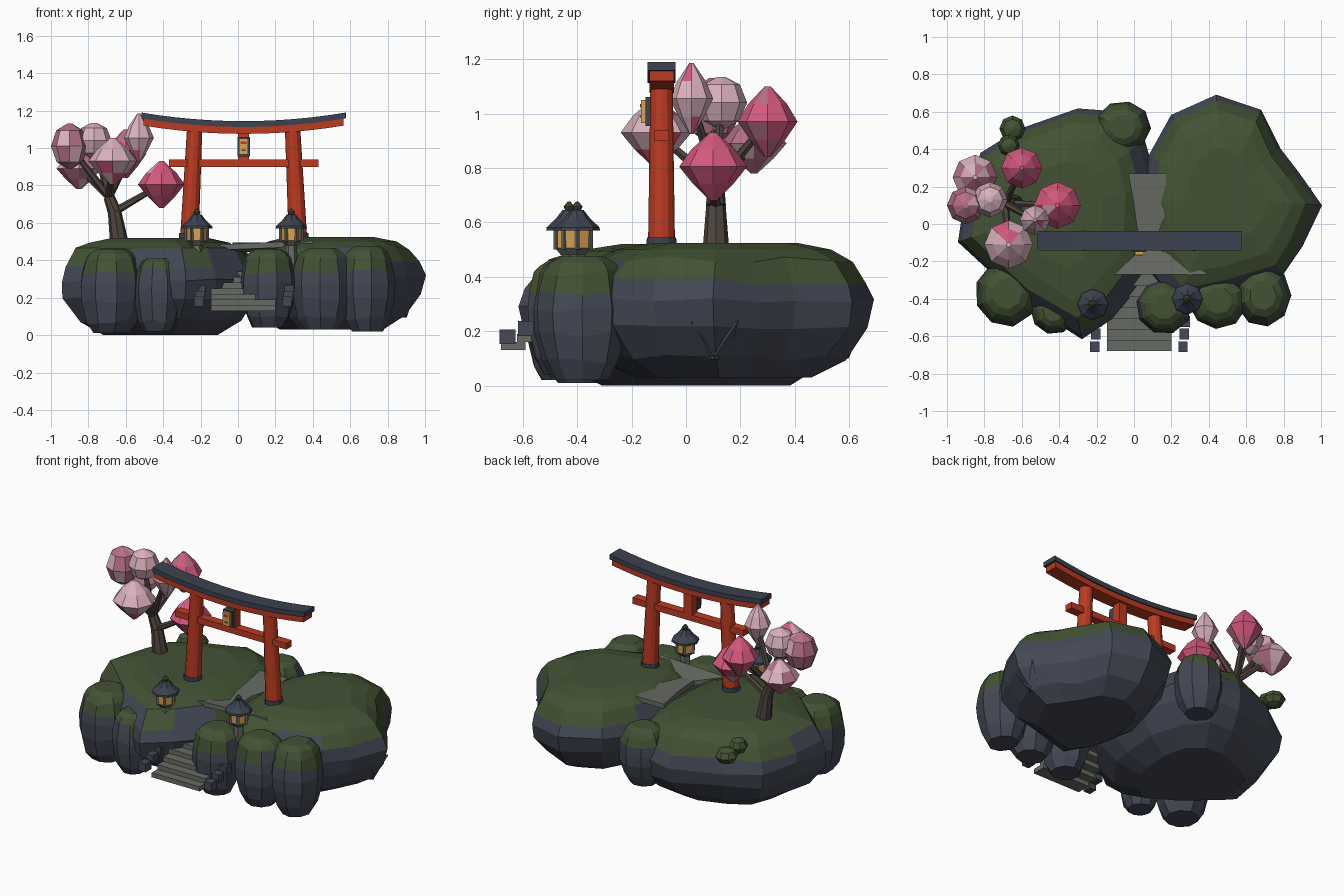
import bpy, bmesh, math, random
from mathutils import Vector

random.seed(4)
if "Cube" in bpy.data.objects:
    bpy.data.objects.remove(bpy.data.objects["Cube"])


def material(name, r, g, b):
    m = bpy.data.materials.new(name)
    m.use_nodes = True
    m.diffuse_color = (r, g, b, 1)
    m.node_tree.nodes["Principled BSDF"].inputs["Base Color"].default_value = (r, g, b, 1)
    return m


ROCK = material("slate_rock", .058, .066, .092)
MOSS = material("moss_green", .055, .085, .034)
RED = material("vermilion", .50, .043, .016)
STONE = material("path_stone", .135, .148, .125)
GOLD = material("lamp_gold", .72, .37, .09)
PALE = material("pale_blossom", .70, .44, .51)
PINK = material("pink_blossom", .66, .10, .21)
DUSTY = material("dusty_pink_blossom", .46, .16, .235)
BARK = material("bark", .075, .058, .048)
ROOF = material("roof_slate", .045, .054, .08)


def finish(name, bm, *mats):
    bmesh.ops.recalc_face_normals(bm, faces=bm.faces)
    mesh = bpy.data.meshes.new(name)
    bm.to_mesh(mesh)
    bm.free()
    for m in mats:
        mesh.materials.append(m)
    ob = bpy.data.objects.new(name, mesh)
    bpy.context.scene.collection.objects.link(ob)


def loft(rings):
    """Skin a list of equal rings and cap both ends."""
    bm = bmesh.new()
    vs = [[bm.verts.new(p) for p in ring] for ring in rings]
    n = len(vs[0])
    for a, b in zip(vs, vs[1:]):
        for i in range(n):
            j = (i + 1) % n
            bm.faces.new((a[i], a[j], b[j], b[i]))
    bm.faces.new(vs[0])
    bm.faces.new(vs[-1])
    return bm


def box(name, x, y, z, mat):
    ring = lambda h: [(x[0], y[0], h), (x[1], y[0], h), (x[1], y[1], h), (x[0], y[1], h)]
    finish(name, loft([ring(z[0]), ring(z[1])]), mat)


def rod(name, p, q, r1, r2, n, mat):
    """Tapered prism from p to q."""
    p, q = Vector(p), Vector(q)
    turn = Vector((0, 0, 1)).rotation_difference(q - p)
    rings = []
    for c, r in ((p, r1), (q, r2)):
        angles = [math.tau * i / n for i in range(n)]
        rings.append([c + turn @ Vector((r * math.cos(a), r * math.sin(a), 0)) for a in angles])
    finish(name, loft(rings), mat)


# Rocks: an outline stacked at several heights, mossy on top
LEVELS = [(0, .57), (.15, .81), (.38, .97), (.57, 1), (.71, .96), (.87, .85), (.95, .7), (1, .47)]


def rock(name, centre, outline, low, high):
    cx, cy = centre
    rings = []
    for t, s in LEVELS:
        ring = []
        for x, y in outline:
            k = s * random.uniform(.98, 1.015)
            wobble = random.uniform(-.015, .015) if .1 < t < .9 else 0
            ring.append((cx + (x - cx) * k, cy + (y - cy) * k, low + (high - low) * t + wobble))
        rings.append(ring)
    bm = loft(rings)
    for f in bm.faces:
        t = (f.calc_center_median().z - low) / (high - low)
        f.material_index = int(t > .84 or (t > .7 and random.random() < .65))
    finish(name, bm, ROCK, MOSS)


rock("left_island", (-.42, .08),
     [(-.95, -.1), (-.91, .15), (-.82, .38), (-.62, .51), (-.3, .62), (-.1, .6), (.05, .45),
      (.12, .2), (.1, -.1), (.06, -.28), (-.12, -.5), (-.28, -.61), (-.6, -.42)], 0, .52)
rock("right_island", (.48, .15),
     [(.08, .36), (.2, .58), (.44, .69), (.68, .61), (.78, .4), (.88, .27), (1, .1),
      (.9, -.12), (.8, -.28), (.5, -.38), (.22, -.44), (.07, -.25), (.02, .1)], .03, .525)

BOULDERS = [(-.68, -.37, .17, .18, .01, .46), (-.43, -.46, .125, .13, .02, .41),
            (.16, -.44, .15, .15, .04, .46), (.45, -.41, .16, .15, .03, .465),
            (.69, -.38, .15, .17, .02, .475), (-.06, .52, .15, .14, .1, .47)]
for x, y, rx, ry, low, high in BOULDERS:
    ring = [(x + rx * math.cos(a), y + ry * math.sin(a))
            for a in (math.tau * i / 9 + x for i in range(9))]
    rock("boulder", (x, y), ring, low, high)
for y in (.02, .19):
    rod("rock_spur", (.86, .105, .12), (.945, y, .235), .05, .004, 4, ROCK)


# Path slabs between the islands
def slab(name, corners):
    bm = loft([[(x, y, z - .03) for x, y, z in corners], corners])
    finish(name, bm, STONE)


slab("path_back", [(-.03, .27, .495), (.17, .27, .495), (.17, .06, .495), (.13, -.05, .49),
                   (.12, -.15, .475), (.04, -.15, .475), (.02, -.05, .49), (0, .1, .495)])
slab("path_front", [(.04, -.13, .475), (.12, -.13, .475), (.4, -.27, .505), (-.1, -.27, .485)])

# Stairs with low kerb blocks
for i in range(7):
    y, z = -.68 + .058 * i, .13 + .03 * i
    box("stair_step", (-.145, .2), (y, y + .09), (z, z + .03), STONE)
for i in range(3):
    y, z = -.685 + .067 * i, .153 + .03 * i
    for x in (-.21 + .006 * i, .262 + .006 * i):
        box("kerb_block", (x - .025, x + .025), (y, y + .058), (z, z + .054), ROCK)

# Gate, centred slightly to the right of the origin
GX, GY = .03, -.09
for side in (-1, 1):
    foot, top = GX + side * .292, GX + side * .262
    rod("gate_pillar", (foot, GY, .48), (top, GY, 1.1), .05, .041, 12, RED)
    rod("pillar_base", (foot, GY, .48), (foot, GY, .545), .056, .054, 12, ROOF)
box("gate_tie_beam", (GX - .4, GX + .4), (GY - .028, GY + .028), (.9, .94), RED)
box("gate_centre_post", (GX - .03, GX + .03), (GY - .028, GY + .028), (.93, 1.1), RED)


def curved_beam(name, half, depth, low, high, rise, mat):
    rings = []
    for i in range(13):
        t = i / 6 - 1
        x, lift = GX + half * t, rise * t * t
        rings.append([(x, GY + s * depth, z + lift) for s, z in
                      ((-1, low), (1, low), (1, high), (-1, high))])
    finish(name, loft(rings), mat)


curved_beam("gate_top_beam", .535, .045, 1.076, 1.118, .044, RED)
curved_beam("gate_roof_cap", .547, .052, 1.113, 1.144, .046, ROOF)

# Plaque
box("plaque_frame", (GX - .033, GX + .033), (-.149, -.115), (.955, 1.06), ROOF)
box("plaque_panel", (GX - .024, GX + .024), (-.166, -.149), (.965, 1.05), GOLD)
box("plaque_red_band", (GX - .016, GX + .016), (-.169, -.165), (1.022, 1.036), RED)
box("plaque_dark_band", (GX - .01, GX + .01), (-.169, -.165), (.985, .992), ROOF)

# Stone lanterns with six glowing panels between posts
for x, y in ((-.22, -.43), (.285, -.4)):
    part = lambda name, z1, z2, r1, r2, n, mat: rod(name, (x, y, z1), (x, y, z2), r1, r2, n, mat)
    part("lantern_post", .38, .485, .034, .03, 6, STONE)
    part("lantern_plate", .48, .505, .035, .058, 6, STONE)
    part("lantern_panels", .505, .575, .055, .058, 6, GOLD)
    for i in range(6):
        px, py = x + .055 * math.cos(math.tau * i / 6), y + .055 * math.sin(math.tau * i / 6)
        rod("lantern_corner_post", (px, py, .5), (px, py, .578), .01, .01, 4, STONE)
    part("lantern_eave", .57, .582, .084, .082, 8, ROOF)
    part("lantern_roof", .582, .612, .082, .05, 8, ROOF)
    part("lantern_roof_peak", .612, .645, .05, .024, 8, ROOF)
    part("lantern_finial", .64, .658, .012, .02, 8, MOSS)
    part("lantern_finial_tip", .658, .676, .02, .005, 8, MOSS)


# Blossom tree and bushes share one faceted blob
def blob(name, centre, rx, rz, mats, mix, shape):
    rings = []
    for t, r in shape:
        rings.append([Vector(centre) + Vector((rx * r * math.cos(a), rx * r * math.sin(a), rz * t))
                      for a in (math.tau * i / 8 for i in range(8))])
    bm = loft(rings)
    for f in bm.faces:
        f.material_index = int(random.random() < mix)
    finish(name, bm, *mats)


GEM = [(-1, .1), (-.5, .6), (0, 1), (.5, .65), (1, .1)]
ROUND = [(-1, .15), (-.7, .7), (0, 1), (.7, .72), (1, .15)]
fork, crook = (-.69, .11, .74), (-.66, .11, .66)
rod("trunk", (-.63, .11, .46), crook, .052, .036, 8, BARK)
rod("trunk_upper", crook, fork, .037, .03, 8, BARK)
CROWNS = [((-.9, .1, 1.01), .1, .12, DUSTY, PALE, .2, ROUND),
          ((-.77, .13, 1.04), .095, .095, PALE, PINK, 0, ROUND),
          ((-.67, -.11, .93), .13, .125, PALE, PINK, .22, GEM),
          ((-.53, .02, 1.055), .08, .13, PALE, PINK, .2, GEM),
          ((-.41, .1, .805), .125, .125, PINK, PALE, .08, GEM),
          ((-.6, .3, .97), .11, .13, PINK, DUSTY, .3, GEM),
          ((-.85, .25, .89), .12, .11, DUSTY, PALE, .3, GEM)]
for c, rx, rz, main, accent, mix, shape in CROWNS:
    blob("blossom", c, rx, rz, (main, accent), mix, shape)
    start = crook if c[2] < .85 else fork
    rod("branch", start, c, .022, .013, 6, BARK)

blob("bush", (-.65, .51, .42), .07, .05, (MOSS,), 0, ROUND)
blob("bush", (-.67, .42, .455), .058, .05, (MOSS,), 0, ROUND)
